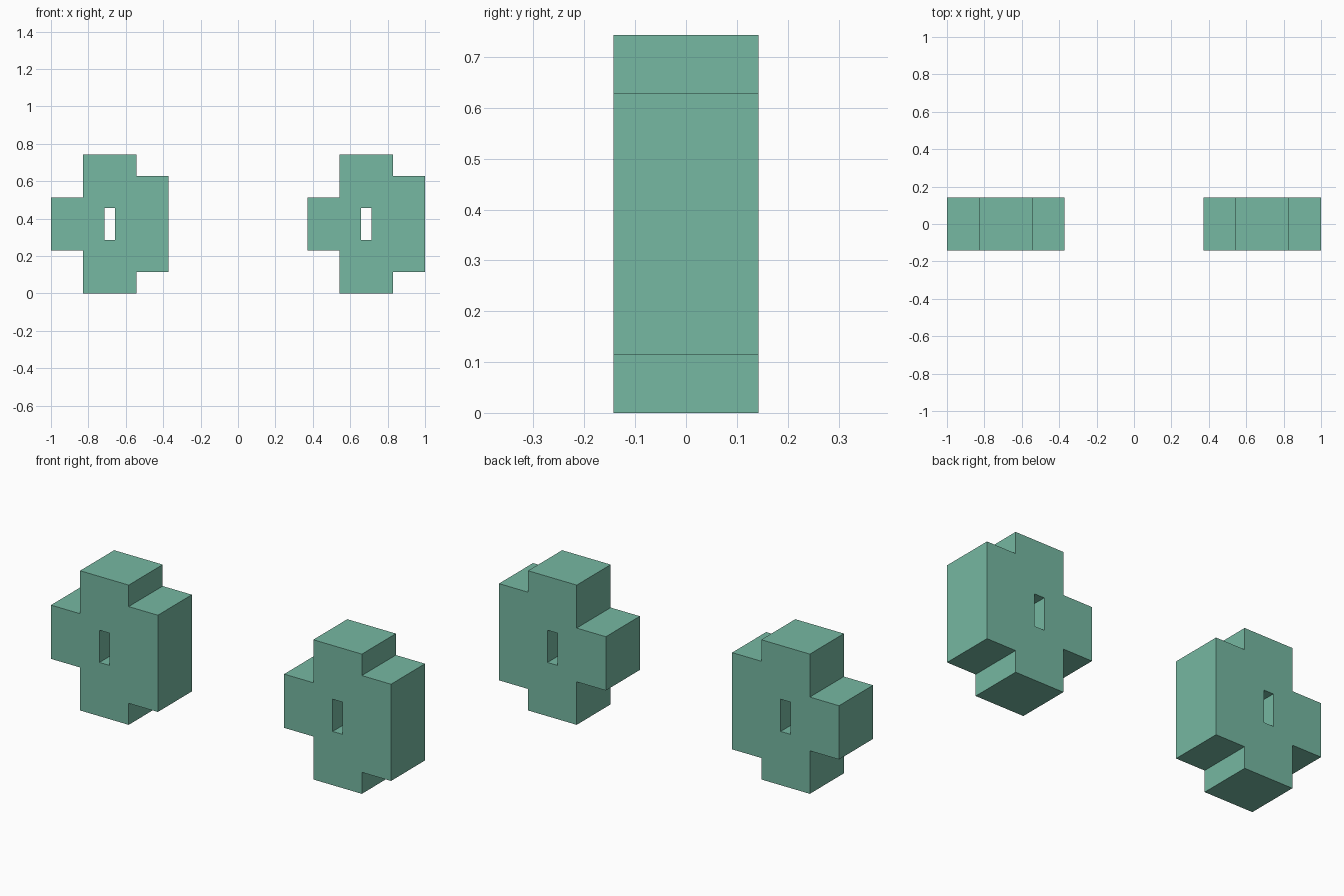
import bpy, bmesh

if "Cube" in bpy.data.objects:
    bpy.data.objects.remove(bpy.data.objects["Cube"])

U = 2 / 35  # grid unit: the whole model is 35 units long

# Outline of one block and its slot, in grid units (x, z)
OUTLINE = [(3, 0), (8, 0), (8, 2), (11, 2), (11, 11), (8, 11),
           (8, 13), (3, 13), (3, 9), (0, 9), (0, 4), (3, 4)]
SLOT = [(5, 5), (6, 5), (6, 8), (5, 8)]


def block_mesh():
    bm = bmesh.new()
    for loop in (OUTLINE, SLOT):
        vs = [bm.verts.new((x * U, 0, z * U)) for x, z in loop]
        for a, b in zip(vs, vs[1:] + vs[:1]):
            bm.edges.new((a, b))
    bmesh.ops.triangle_fill(bm, edges=bm.edges[:], use_beauty=True,
                            normal=(0, -1, 0))
    bmesh.ops.recalc_face_normals(bm, faces=bm.faces[:])
    mesh = bpy.data.meshes.new("slotted_block")
    bm.to_mesh(mesh)
    bm.free()
    mat = bpy.data.materials.new("green")
    mat.diffuse_color = (0.18, 0.48, 0.36, 1)
    mat.use_nodes = True
    mat.node_tree.nodes["Principled BSDF"].inputs["Base Color"].default_value = mat.diffuse_color
    mesh.materials.append(mat)
    return mesh


# Two identical blocks, both facing the same way
mesh = block_mesh()
for name, x in (("left_block", -1), ("right_block", 1 - 11 * U)):
    ob = bpy.data.objects.new(name, mesh)
    ob.location.x = x
    bpy.context.collection.objects.link(ob)
    depth = ob.modifiers.new("depth", 'SOLIDIFY')
    depth.thickness = 5 * U
    depth.offset = 0
